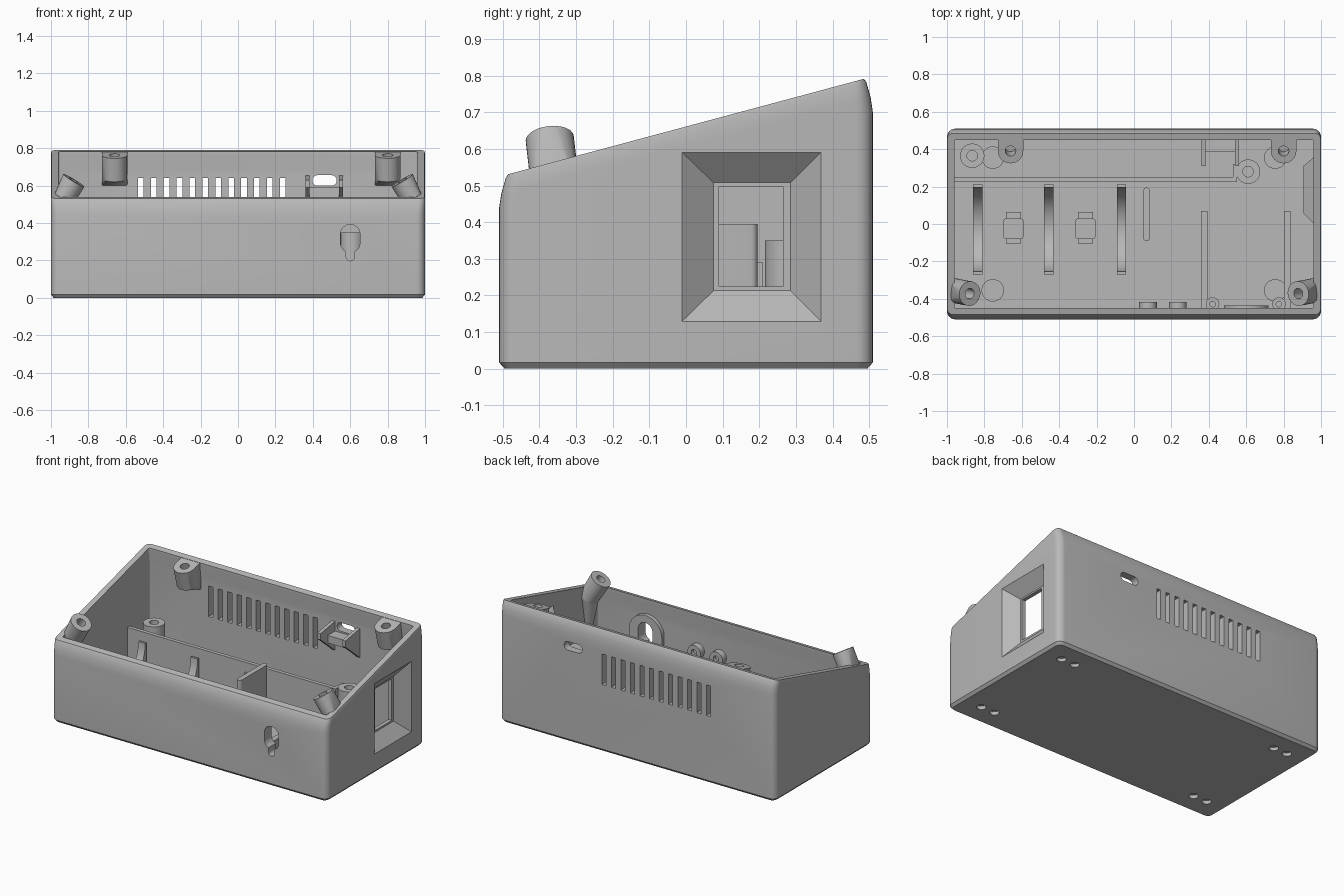
import bpy, bmesh, math
from mathutils import Vector as V

if "Cube" in bpy.data.objects:
    bpy.data.objects.remove(bpy.data.objects["Cube"])

grey = bpy.data.materials.new("plain grey plastic")
grey.use_nodes = True
grey.diffuse_color = (0.48, 0.48, 0.48, 1)
grey.node_tree.nodes["Principled BSDF"].inputs["Base Color"].default_value = grey.diffuse_color

X, Y, Z = V((1, 0, 0)), V((0, 1, 0)), V((0, 0, 1))
SLOPE = 0.268
FLOOR = 0.03


def finish(name, bm):
    bmesh.ops.recalc_face_normals(bm, faces=bm.faces[:])
    mesh = bpy.data.meshes.new(name)
    bm.to_mesh(mesh)
    bm.free()
    mesh.materials.append(grey)
    ob = bpy.data.objects.new(name, mesh)
    bpy.context.collection.objects.link(ob)
    return ob


def ring(center, axis, r, n=32):
    u = axis.orthogonal().normalized()
    w = axis.normalized().cross(u)
    c = V(center)
    return [c + r * (math.cos(t) * u + math.sin(t) * w)
            for t in (2 * math.pi * i / n for i in range(n))]


def hull(name, pts):
    bm = bmesh.new()
    for p in pts:
        bm.verts.new(p)
    bmesh.ops.convex_hull(bm, input=bm.verts[:])
    bmesh.ops.delete(bm, geom=[v for v in bm.verts if not v.link_faces], context='VERTS')
    bmesh.ops.dissolve_limit(bm, angle_limit=0.01, verts=bm.verts[:], edges=bm.edges[:])
    return finish(name, bm)


def corners(x, y, z):
    return [(a, b, c) for a in x for b in y for c in z]


def box(name, x, y, z):
    return hull(name, corners(x, y, z))


def rod(name, a, b, r):
    axis = V(b) - V(a)
    return hull(name, ring(a, axis, r) + ring(b, axis, r))


def slot(name, ends, y, r):
    """Rounded slot along y, through two (x, z) centres."""
    return hull(name, [p for x, z in ends for d in y for p in ring((x, d, z), Y, r)])


def prism(name, profile, x):
    """Extrude a (y, z) profile between two x positions."""
    bm = bmesh.new()
    face = bm.faces.new([bm.verts.new((x[0], y, z)) for y, z in profile])
    out = bmesh.ops.extrude_face_region(bm, geom=[face])
    new = [g for g in out["geom"] if isinstance(g, bmesh.types.BMVert)]
    bmesh.ops.translate(bm, verts=new, vec=(x[1] - x[0], 0, 0))
    return finish(name, bm)


def loft(name, levels, n=6):
    """Rounded rectangles stacked on sloping levels: height, slope, half x, half y, radius."""
    bm = bmesh.new()
    loops = []
    for h, s, hx, hy, r in levels:
        loop = []
        for k, (sx, sy) in enumerate(((1, 1), (-1, 1), (-1, -1), (1, -1))):
            for i in range(n + 1):
                t = math.pi / 2 * (k + i / n)
                x = sx * (hx - r) + r * math.cos(t)
                y = sy * (hy - r) + r * math.sin(t)
                loop.append(bm.verts.new((x, y, h + s * y)))
        loops.append(loop)
    for a, b in zip(loops, loops[1:]):
        for i in range(len(a)):
            j = (i + 1) % len(a)
            bm.faces.new((a[i], a[j], b[j], b[i]))
    bm.faces.new(loops[0])
    bm.faces.new(loops[-1])
    return finish(name, bm)


def cut(targets, cutter):
    for ob in targets:
        mod = ob.modifiers.new("cut", 'BOOLEAN')
        mod.operation, mod.solver, mod.object = 'DIFFERENCE', 'EXACT', cutter
        bpy.context.view_layer.objects.active = ob
        bpy.ops.object.modifier_apply(modifier=mod.name)
    bpy.data.objects.remove(cutter)


# Sloping outer shell, hollowed from above
shell = loft("case_shell", [
    (0, 0, 0.985, 0.495, 0.03), (0.017, 0, 1, 0.51, 0.045),
    (0.57, 0.255, 1, 0.51, 0.045), (0.61, 0.26, 1, 0.504, 0.042),
    (0.652, 0.266, 1, 0.492, 0.035), (0.661, SLOPE, 0.997, 0.485, 0.03)])
cut([shell], loft("cavity", [
    (FLOOR + 0.01, 0, 0.96, 0.46, 0.01), (0.57, 0.255, 0.96, 0.46, 0.01),
    (0.64, SLOPE, 0.96, 0.45, 0.01), (0.9, SLOPE, 0.96, 0.45, 0.01)]))

# Tapered side window with an inner bulge
bulge = hull("window_surround", corners((0.965,), (0.0, 0.36), (0.14, 0.58))
             + corners((0.905,), (0.06, 0.31), (0.19, 0.53)))
cut([shell, bulge], hull("window_recess", corners((1.001,), (-0.012, 0.37), (0.128, 0.592))
                         + corners((0.93,), (0.075, 0.285), (0.213, 0.508))))
cut([shell, bulge], box("window_opening", (0.85, 1.05), (0.09, 0.265), (0.225, 0.498)))

# Rear vents and connector slot
for i in range(12):
    x = -0.52 + i * 0.069
    cut([shell], box("vent", (x - 0.015, x + 0.015), (0.4, 0.6), (0.44, 0.64)))
cut([shell], slot("port", ((0.425, 0.628), (0.5, 0.628)), (0.4, 0.6), 0.028))

# Keyhole with a pad behind it
pad = slot("keyhole_pad", ((0.6, 0.26), (0.6, 0.32)), (-0.465, -0.435), 0.12)
cut([shell, pad], slot("keyhole", ((0.6, 0.295), (0.6, 0.34)), (-0.6, -0.4), 0.052))
cut([shell, pad], slot("keyhole_neck", ((0.6, 0.22), (0.6, 0.3)), (-0.6, -0.4), 0.022))

# Paired recesses under the base, with floor pads above
for sx in (-1, 1):
    for sy in (-1, 1):
        for x in (0.76, 0.86):
            cut([shell], rod("foot_recess", (sx * x, sy * 0.365, -0.02),
                             (sx * x, sy * 0.365, 0.022), 0.028))
        rod("floor_pad", (sx * 0.755, sy * 0.355, FLOOR), (sx * 0.755, sy * 0.355, 0.07), 0.06)

# Rear screw bosses, square to the sloping rim
normal = V((0, -SLOPE, 1)).normalized()
for x in (-0.66, 0.80):
    top = V((x, 0.39, 0.659 + SLOPE * 0.39))
    low = top - 0.13 * normal
    pts = []
    for c in (top, low):
        for shift in (V((0, 0, 0)), V((0, 0.06, 0.06 * SLOPE))):
            pts += ring(c + shift, normal, 0.068)
    for p in pts:
        if p.y > 0.47:
            p.z -= (p.y - 0.47) * SLOPE
            p.y = 0.47
    boss = hull("rear_screw_boss", pts + corners((x - 0.068, x + 0.068), (0.47,), (0.6,)))
    cut([boss], rod("screw_hole", top + 0.05 * normal, top - 0.09 * normal, 0.028))

# Front screw posts, leaning inward on tapered supports
for s in (-1, 1):
    axis = V((-s * 0.52, -0.1, 0.85)).normalized()
    top = V((s * 0.878, -0.372, 0.628))
    base = top - 0.15 * axis
    pts = ring(top, axis, 0.066) + ring(base, axis, 0.066)
    tip = ring((s * 0.965, -0.36, 0.2), Z, 0.012, 8)
    for p in pts:
        p.x = max(-0.99, min(0.99, p.x))
    post = hull("front_screw_post", pts)
    cut([post], rod("screw_hole", top + 0.05 * axis, top - 0.1 * axis, 0.028))
    support = ring(base, axis, 0.066)
    for p in support:
        p.x = max(-0.98, min(0.98, p.x))
    hull("front_post_support", support + tip)

# Connector shelf on the rear wall
for x in (0.36, 0.54):
    prism("shelf_bracket", [(0.465, 0.655), (0.465, 0.46), (0.31, 0.59), (0.31, 0.63)], (x, x + 0.022))
box("connector_shelf", (0.37, 0.55), (0.385, 0.465), (0.54, 0.59))

# Long divider and tall board bosses
box("divider_wall", (-0.965, 0.55), (0.225, 0.25), (FLOOR, 0.345))
box("divider_return", (0.53, 0.55), (0.23, 0.32), (FLOOR, 0.345))
for x, y in ((-0.865, 0.365), (0.61, 0.28)):
    boss = rod("board_boss", (x, y, FLOOR), (x, y, 0.35), 0.065)
    cut([boss], rod("screw_hole", (x, y, 0.2), (x, y, 0.4), 0.028))

# Curved cell cradles
arc = [(-0.03 + 0.225 * math.cos(t), 0.29 - 0.225 * math.sin(t))
       for t in (math.pi * i / 24 for i in range(25))]
for x in (-0.835, -0.455, -0.067):
    prism("cell_cradle", [(0.21, FLOOR), (0.21, 0.29)] + arc
          + [(-0.27, 0.29), (-0.27, FLOOR)], (x - 0.025, x + 0.025))

# Strap anchors between the cradles
for x in (-0.645, -0.26):
    hull("strap_anchor", [p for dx in (-0.04, 0.04) for y in (-0.065, 0.015)
                          for z in (FLOOR, 0.11) for p in ring((x + dx, y, z), Z, 0.014, 16)])
    box("strap_base", (x - 0.04, x + 0.04), (-0.105, 0.065), (FLOOR, 0.055))

# Upright end stop
hull("end_stop", [p for y in (-0.075, 0.178) for z in (FLOOR, 0.395)
                  for p in ring((0.067, y, z), Z, 0.017, 16)])

# Board rails, pins and front wall buttons
for x, px in ((0.375, 0.42), (0.82, 0.775)):
    box("board_rail", (x - 0.018, x + 0.018), (-0.455, 0.07), (FLOOR, 0.12))
    pin = rod("board_pin", (px, -0.428, FLOOR), (px, -0.428, 0.14), 0.036)
    cut([pin], rod("pin_hole", (px, -0.428, 0.07), (px, -0.428, 0.2), 0.015))
for x in (0.075, 0.235):
    boss = rod("front_wall_boss", (x, -0.465, 0.3), (x, -0.418, 0.3), 0.047)
    cut([boss], rod("boss_hole", (x, -0.44, 0.3), (x, -0.4, 0.3), 0.02))

# Smooth curves, crisp edges
bpy.ops.object.select_all(action='DESELECT')
for ob in bpy.context.collection.objects:
    if ob.type == 'MESH' and ob.data.materials and ob.data.materials[0] == grey:
        ob.select_set(True)
        bpy.context.view_layer.objects.active = ob
bpy.ops.object.shade_smooth_by_angle(angle=math.radians(30))
